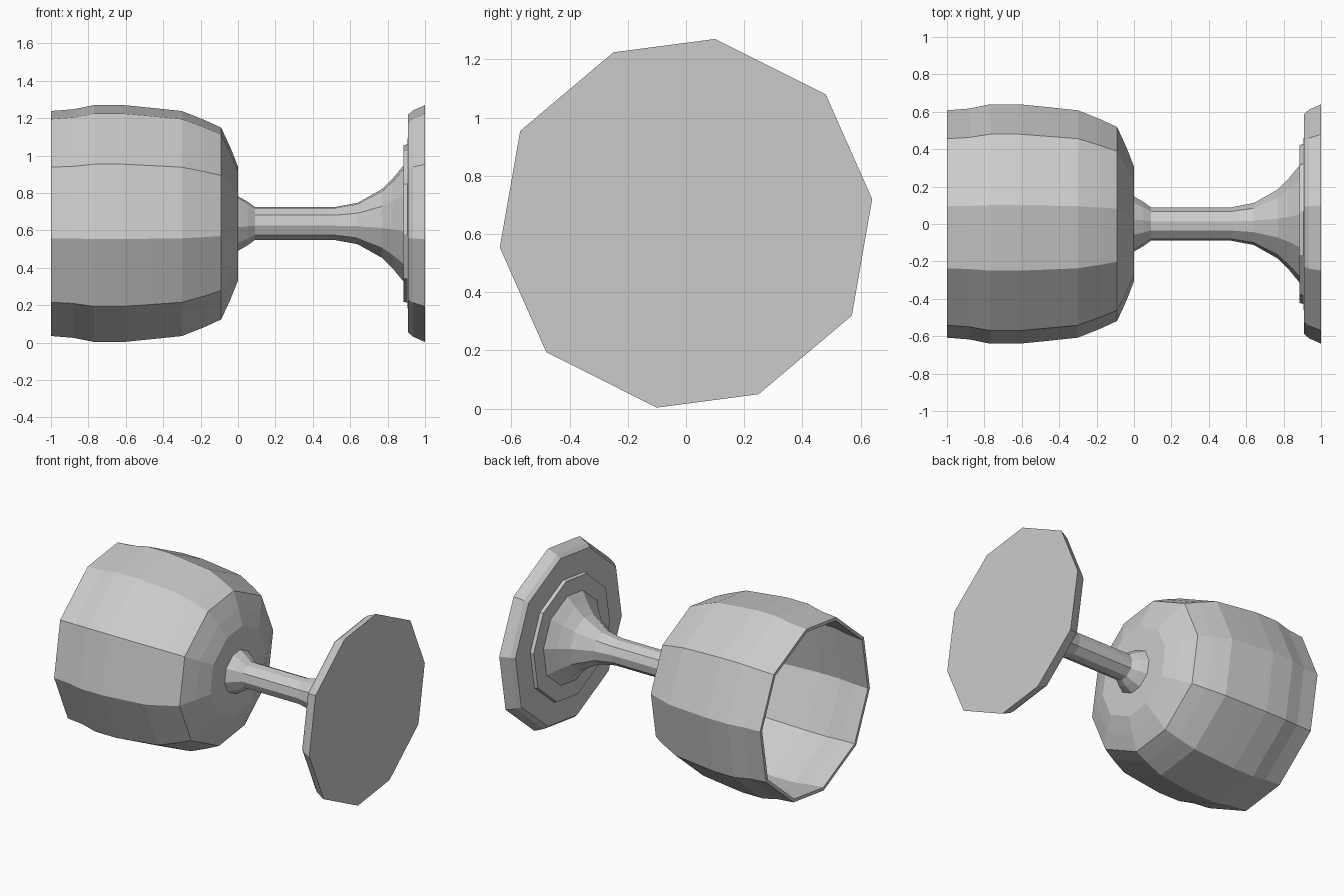
import bpy, bmesh, math

if "Cube" in bpy.data.objects:
    bpy.data.objects.remove(bpy.data.objects["Cube"])

CENTRE_Z = 0.637

# Slightly uneven ten-sided cross-section (half listed, the other half is opposite)
half = [(7.4, 0.645), (42.7, 0.653), (81, 0.641), (113, 0.638), (150.9, 0.652)]
section = [(r * math.cos(math.radians(a + t)), r * math.sin(math.radians(a + t)))
           for t in (0, 180) for a, r in half]

grey = bpy.data.materials.new("plain grey")
grey.diffuse_color = (0.6, 0.6, 0.6, 1)
grey.use_nodes = True
grey.node_tree.nodes["Principled BSDF"].inputs["Base Color"].default_value = grey.diffuse_color


def sweep(name, profile, cap=False):
    """Scale the section along x; profile is (x, scale) pairs."""
    bm = bmesh.new()
    rings = [[bm.verts.new((x, s * y, CENTRE_Z + s * z)) for y, z in section]
             for x, s in profile]
    n = len(section)
    for a, b in zip(rings, rings[1:]):
        for i in range(n):
            j = (i + 1) % n
            bm.faces.new((a[i], b[i], b[j], a[j]))
    if cap:
        bm.faces.new(rings[-1])
    # Profiles run so that outward faces need one flip
    bmesh.ops.reverse_faces(bm, faces=bm.faces[:])
    if cap:
        bm.faces.ensure_lookup_table()
        bm.faces[-1].normal_flip()
    bm.normal_update()
    mesh = bpy.data.meshes.new(name)
    bm.to_mesh(mesh)
    bm.free()
    mesh.materials.append(grey)
    obj = bpy.data.objects.new(name, mesh)
    bpy.context.collection.objects.link(obj)
    return obj


# Bowl: outside from the stem to the rim, then the inside down to its floor
outer = [(-1.0, 0.95), (-0.88, 0.965), (-0.77, 1.0), (-0.61, 1.0), (-0.45, 0.975),
         (-0.30, 0.95), (-0.18, 0.875), (-0.09, 0.81), (-0.04, 0.64), (0.0, 0.48), (0.0, 0.23)]
inner = [(-1.0, 0.915), (-0.88, 0.93), (-0.77, 0.96), (-0.61, 0.96), (-0.45, 0.935),
         (-0.30, 0.91), (-0.18, 0.835), (-0.11, 0.77), (-0.06, 0.60), (-0.03, 0.44)]
bowl = sweep("bowl", inner[::-1] + outer)
# Floor of the bowl, facing the opening
bm = bmesh.new()
bm.from_mesh(bowl.data)
bm.verts.ensure_lookup_table()
bm.faces.new([bm.verts[i] for i in range(10)])
bmesh.ops.recalc_face_normals(bm, faces=bm.faces[:])
bm.normal_update()
# The outer wall must face away from the axis
side = max(bm.faces, key=lambda f: abs(f.calc_center_median().y))
if side.normal.y * side.calc_center_median().y < 0:
    bmesh.ops.reverse_faces(bm, faces=bm.faces[:])
bm.to_mesh(bowl.data)
bm.free()

# Stem: collar under the bowl, thin shaft, flare towards the foot
sweep("stem", [(0.0, 0.23), (0.05, 0.185), (0.09, 0.14), (0.30, 0.14), (0.52, 0.14),
               (0.64, 0.175), (0.77, 0.29), (0.83, 0.385), (0.885, 0.49)])

# Foot: stepped disc with a flat underside
sweep("foot", [(0.885, 0.49), (0.885, 0.66), (0.907, 0.67), (0.91, 0.92),
               (0.935, 0.955), (1.0, 1.0)], cap=True)
